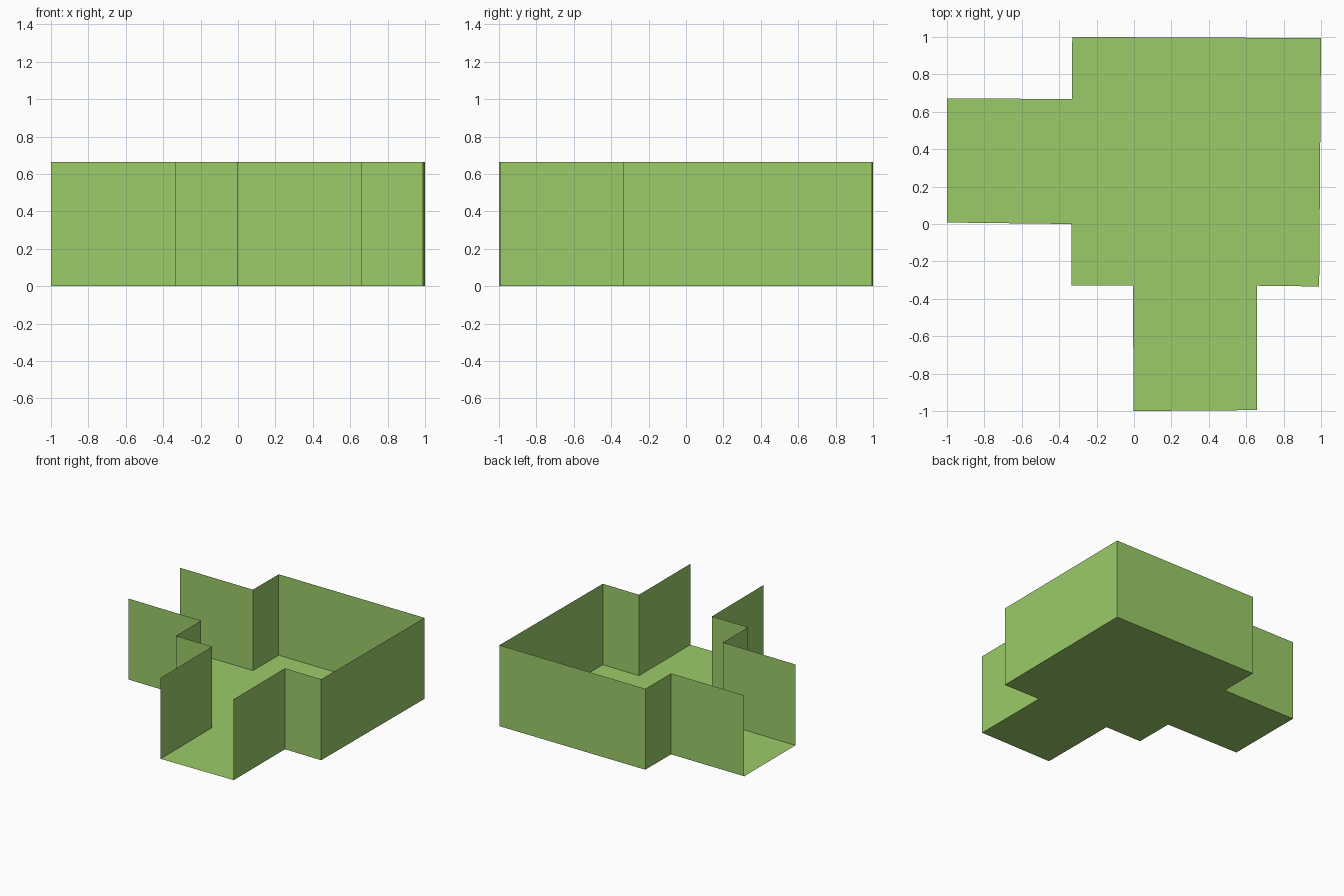
import bpy
import bmesh

if "Cube" in bpy.data.objects:
    bpy.data.objects.remove(bpy.data.objects["Cube"])

H = 0.665

# Plan outlines of the two wall runs; the left and front ends stay open
OUTER = [(-1, 0.672), (-0.332, 0.668), (-0.33, 1), (1, 0.994),
         (0.99, -0.334), (0.658, -0.33), (0.658, -0.995)]
INNER = [(-1, 0.008), (-0.335, 0), (-0.335, -0.328), (-0.005, -0.328), (-0.003, -1)]

mat = bpy.data.materials.new("green")
mat.diffuse_color = (0.33, 0.60, 0.14, 1)
mat.use_nodes = True
mat.node_tree.nodes["Principled BSDF"].inputs["Base Color"].default_value = mat.diffuse_color


def finish(name, bm):
    mesh = bpy.data.meshes.new(name)
    bm.to_mesh(mesh)
    bm.free()
    mesh.materials.append(mat)
    bpy.context.collection.objects.link(bpy.data.objects.new(name, mesh))


def wall(name, path):
    """Thin sheet wall raised along a plan path."""
    bm = bmesh.new()
    low = [bm.verts.new((x, y, 0)) for x, y in path]
    top = [bm.verts.new((x, y, H)) for x, y in path]
    for i in range(len(path) - 1):
        bm.faces.new((low[i + 1], low[i], top[i], top[i + 1]))
    finish(name, bm)


# Floor sheet spanning both wall runs
bm = bmesh.new()
bm.faces.new([bm.verts.new((x, y, 0)) for x, y in INNER + OUTER[::-1]])
finish("floor", bm)

# Walls
wall("outer_wall", OUTER)
wall("inner_wall", INNER[::-1])
